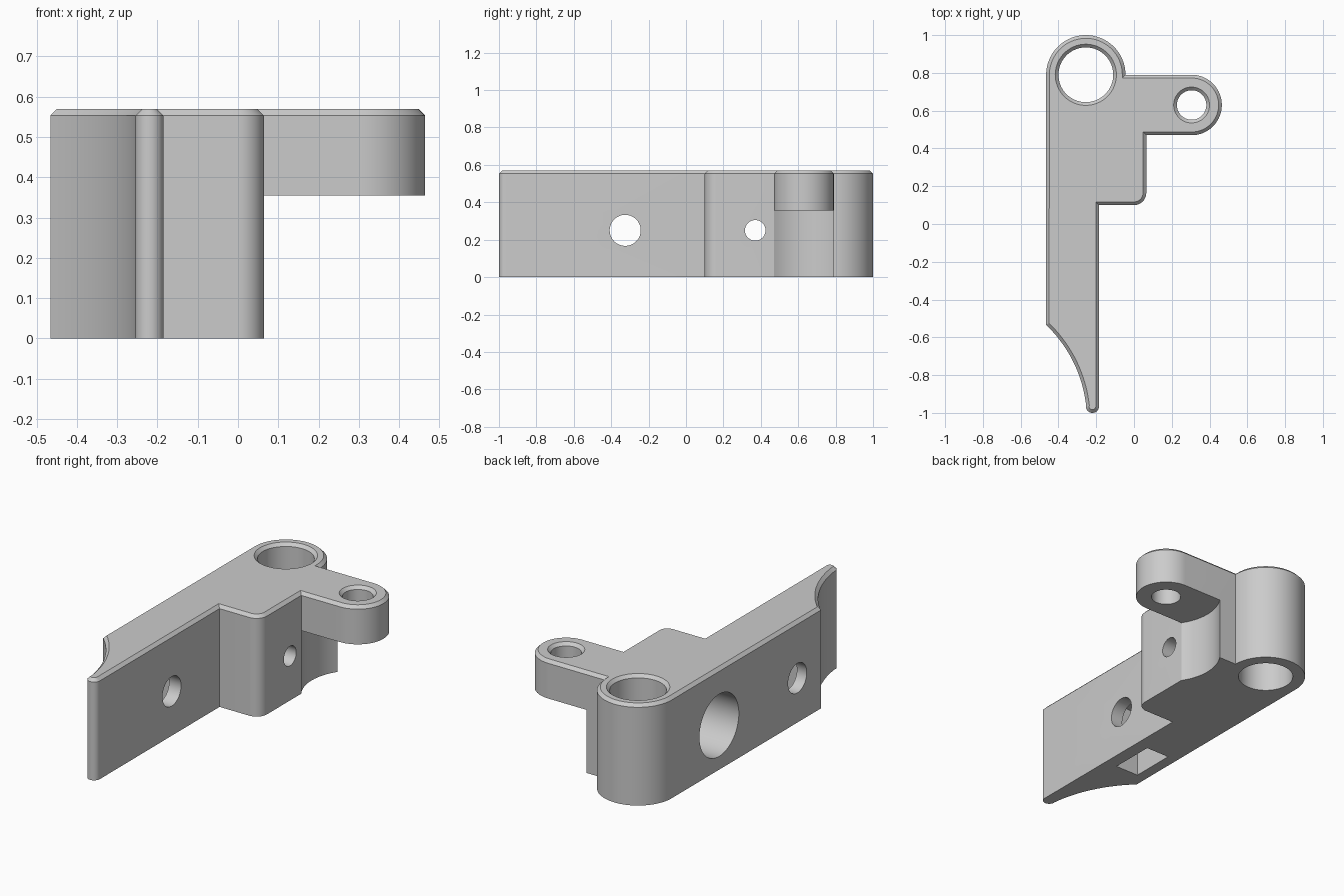
import bpy
import bmesh
import math

default = bpy.data.objects.get("Cube")
if default:
    bpy.data.objects.remove(default, do_unlink=True)

HEIGHT, CHAMFER = 0.57, 0.017
BOSS, BOSS_R = (-0.255, 0.79), 0.21
ARM, ARM_R = (0.305, 0.63), 0.16
BLOCK_X, BLADE_X, LEFT_X = 0.065, -0.185, -0.465
ARM_BOTTOM = 0.355
BOLT_Z = 0.25

grey = bpy.data.materials.new("plain grey")
grey.use_nodes = True
grey.diffuse_color = (0.6, 0.6, 0.6, 1)
grey.node_tree.nodes["Principled BSDF"].inputs["Base Color"].default_value = (0.6, 0.6, 0.6, 1)


def arc(centre, r, start, end, n):
    """Points on a circular arc, angles in degrees."""
    angles = [math.radians(start + (end - start) * i / n) for i in range(n + 1)]
    return [(centre[0] + r * math.cos(a), centre[1] + r * math.sin(a)) for a in angles]


def make_object(name, bm):
    bmesh.ops.recalc_face_normals(bm, faces=bm.faces[:])
    mesh = bpy.data.meshes.new(name)
    bm.to_mesh(mesh)
    bm.free()
    mesh.materials.append(grey)
    obj = bpy.data.objects.new(name, mesh)
    bpy.context.collection.objects.link(obj)
    return obj


def round_cutter(name, start, r, length, axis="z", r_end=None):
    """Cylinder or cone growing from start along +z or +x."""
    bm = bmesh.new()
    bmesh.ops.create_cone(bm, cap_ends=True, segments=64, radius1=r,
                          radius2=r if r_end is None else r_end, depth=length)
    obj = make_object(name, bm)
    x, y, z = start
    if axis == "x":
        obj.rotation_euler = (0, math.pi / 2, 0)
        obj.location = (x + length / 2, y, z)
    else:
        obj.location = (x, y, z + length / 2)
    return obj


def box_cutter(name, low, high):
    bm = bmesh.new()
    bmesh.ops.create_cube(bm, size=1)
    for v in bm.verts:
        v.co = [low[i] if v.co[i] < 0 else high[i] for i in range(3)]
    return make_object(name, bm)


# Bracket outline: blade tip, block corner, arm end, boss, hollow of the blade
outline = arc((-0.22, -0.965), 0.035, 186, 360, 16)
outline += [(BLADE_X, 0.10)]
outline += arc((0.0, 0.165), 0.065, -90, 0, 12)
outline += [(BLOCK_X, ARM[1] - ARM_R)]
outline += arc(ARM, ARM_R, -90, 90, 40)
outline += arc(BOSS, BOSS_R, 0, 180, 48)
outline += arc((-0.949, -1.04), 0.70, 46.4, 6.5, 20)

# Extruded body with a chamfered top rim
bm = bmesh.new()
base = bm.faces.new([bm.verts.new((x, y, 0)) for x, y in outline])
top = bmesh.ops.extrude_face_region(bm, geom=[base], use_keep_orig=True)["geom"]
bmesh.ops.translate(bm, vec=(0, 0, HEIGHT - CHAMFER),
                    verts=[g for g in top if isinstance(g, bmesh.types.BMVert)])
bmesh.ops.recalc_face_normals(bm, faces=bm.faces[:])
cap = max(bm.faces, key=lambda f: f.calc_center_median().z)
bmesh.ops.inset_region(bm, faces=[cap], thickness=CHAMFER, use_even_offset=True)
for v in cap.verts:
    v.co.z = HEIGHT
bracket = make_object("bracket", bm)

# Round clearance under the arm
clear_r = math.hypot(ARM[0] - BLOCK_X, ARM_R)
cutters = [round_cutter("arm_clearance", (*ARM, -0.2), clear_r, ARM_BOTTOM + 0.2)]

# Vertical holes with countersunk rims
for name, centre, r in (("boss_hole", BOSS, 0.145), ("arm_hole", ARM, 0.078)):
    cutters.append(round_cutter(name, (*centre, -0.1), r, 0.8))
    cutters.append(round_cutter(name + "_rim", (*centre, HEIGHT - CHAMFER), r, 0.04,
                                r_end=r + 0.04))

# Cross bolts, head recess and nut pocket
cutters.append(round_cutter("blade_bolt_hole", (-0.6, -0.325, BOLT_Z), 0.083, 0.8, "x"))
cutters.append(round_cutter("block_bolt_hole", (-0.6, 0.37, BOLT_Z), 0.055, 0.8, "x"))
cutters.append(round_cutter("bolt_head_recess", (LEFT_X - 0.1, 0.37, BOLT_Z), 0.175, 0.46, "x"))
cutters.append(box_cutter("nut_pocket", (-0.405, -0.455, -0.1), (-0.26, -0.2, 0.38)))

bpy.context.view_layer.objects.active = bracket
for cutter in cutters:
    cutter.hide_render = True
    mod = bracket.modifiers.new(cutter.name, "BOOLEAN")
    mod.operation = "DIFFERENCE"
    mod.solver = "EXACT"
    mod.object = cutter
    bpy.ops.object.modifier_apply(modifier=mod.name)
    bpy.data.objects.remove(cutter, do_unlink=True)

# Smooth the curved walls, keep edges crisp
bpy.ops.object.select_all(action="DESELECT")
bracket.select_set(True)
bpy.ops.object.shade_smooth_by_angle(angle=math.radians(30))
